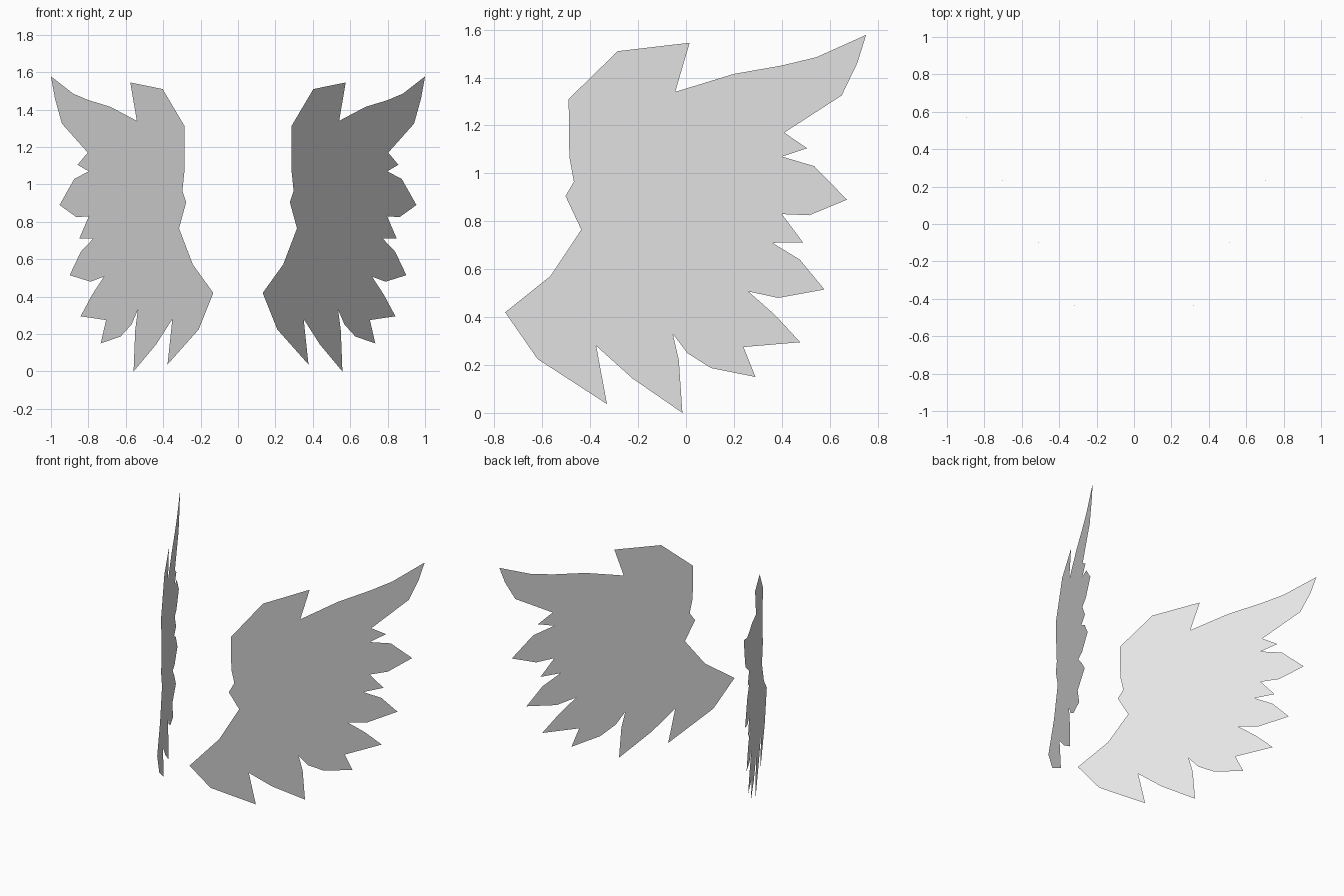
import bpy
import bmesh

# Wing outline as (depth y, height z), clockwise from the top
OUTLINE = [
    # top crest and long upper feather
    (-0.285, 1.51), (0.015, 1.545), (-0.045, 1.34), (0.2, 1.415), (0.4, 1.45),
    (0.545, 1.485), (0.752, 1.578), (0.715, 1.46), (0.65, 1.325), (0.41, 1.17),
    # rear feathers
    (0.505, 1.105), (0.4, 1.07), (0.535, 1.03), (0.672, 0.89), (0.515, 0.825),
    (0.4, 0.83), (0.488, 0.712), (0.36, 0.71), (0.475, 0.64), (0.578, 0.515),
    (0.385, 0.48), (0.26, 0.507), (0.37, 0.41), (0.477, 0.295), (0.24, 0.275),
    # lower feathers
    (0.29, 0.15), (0.105, 0.187), (0.005, 0.25), (-0.055, 0.33), (-0.03, 0.22),
    (-0.015, 0.0), (-0.225, 0.145), (-0.375, 0.28), (-0.33, 0.037),
    # root and leading edge
    (-0.62, 0.225), (-0.755, 0.42), (-0.565, 0.572), (-0.437, 0.765),
    (-0.503, 0.905), (-0.468, 0.965), (-0.487, 1.07), (-0.49, 1.31),
]

grey = bpy.data.materials.new("light_grey")
grey.diffuse_color = (0.8, 0.8, 0.8, 1)


def wing(name, side):
    """Thin flat wing, swept outward towards the back."""
    bm = bmesh.new()
    verts = [bm.verts.new((side * (0.567 + 0.576 * y), y, z)) for y, z in OUTLINE]
    face = bm.faces.new(verts)
    face.normal_update()
    if face.normal.x * side < 0:
        face.normal_flip()
    bmesh.ops.triangulate(bm, faces=[face])
    mesh = bpy.data.meshes.new(name)
    bm.to_mesh(mesh)
    bm.free()
    mesh.materials.append(grey)
    bpy.context.collection.objects.link(bpy.data.objects.new(name, mesh))


wing("right_wing", 1)
wing("left_wing", -1)
